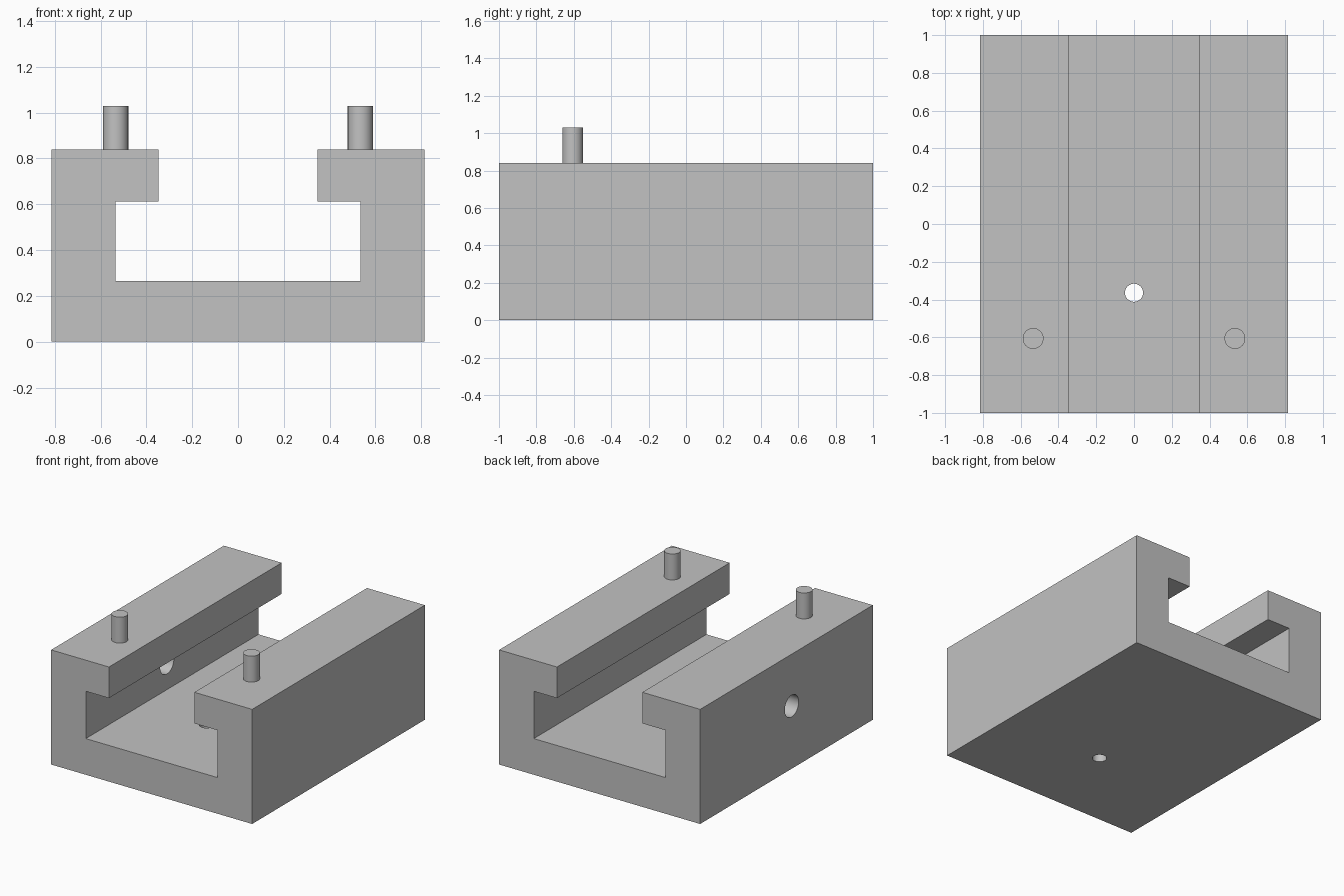
import bpy, bmesh, math

cube = bpy.data.objects.get("Cube")
if cube:
    bpy.data.objects.remove(cube, do_unlink=True)

GREY = (0.54, 0.54, 0.54, 1)
grey = bpy.data.materials.new("plain_grey")
grey.use_nodes = True
grey.diffuse_color = GREY
grey.node_tree.nodes["Principled BSDF"].inputs["Base Color"].default_value = GREY


def add_object(name, bm):
    bmesh.ops.recalc_face_normals(bm, faces=bm.faces)
    mesh = bpy.data.meshes.new(name)
    bm.to_mesh(mesh)
    bm.free()
    mesh.materials.append(grey)
    obj = bpy.data.objects.new(name, mesh)
    bpy.context.scene.collection.objects.link(obj)
    return obj


def smooth(obj):
    bpy.ops.object.select_all(action='DESELECT')
    obj.select_set(True)
    bpy.context.view_layer.objects.active = obj
    bpy.ops.object.shade_smooth_by_angle(angle=math.radians(30))


def cylinder(name, radius, depth, location, rotation=(0, 0, 0)):
    bm = bmesh.new()
    bmesh.ops.create_cone(bm, cap_ends=True, segments=48, radius1=radius,
                          radius2=radius, depth=depth)
    obj = add_object(name, bm)
    obj.location = location
    obj.rotation_euler = rotation
    smooth(obj)
    return obj


# Slotted channel block: half profile mirrored, then extruded front to back
TOP = 0.84
half = [(0.815, 0), (0.815, TOP), (0.346, TOP), (0.346, 0.612),
        (0.534, 0.612), (0.534, 0.265)]
profile = half + [(-x, z) for x, z in reversed(half)]
bm = bmesh.new()
face = bm.faces.new([bm.verts.new((x, -1, z)) for x, z in profile])
result = bmesh.ops.extrude_face_region(bm, geom=[face])
bmesh.ops.translate(bm, vec=(0, 2, 0),
                    verts=[v for v in result["geom"] if isinstance(v, bmesh.types.BMVert)])
block = add_object("channel_block", bm)

# Drilled holes: one through the floor, one through the -x wall
cutters = [
    cylinder("floor_hole_cutter", 0.048, 0.5, (0, -0.364, 0.13)),
    cylinder("wall_hole_cutter", 0.08, 0.5, (-0.675, -0.06, 0.46), (0, math.pi / 2, 0)),
]
for cutter in cutters:
    cutter.hide_render = True
    cutter.hide_set(True)
    cutter.display_type = 'WIRE'
    mod = block.modifiers.new(cutter.name, 'BOOLEAN')
    mod.operation = 'DIFFERENCE'
    mod.solver = 'EXACT'
    mod.object = cutter

# Bake the holes so the bores can be shaded smooth with sharp rims
bpy.context.view_layer.update()
bpy.ops.object.select_all(action='DESELECT')
block.select_set(True)
bpy.context.view_layer.objects.active = block
for mod in list(block.modifiers):
    bpy.ops.object.modifier_apply(modifier=mod.name)
for cutter in cutters:
    bpy.data.objects.remove(cutter, do_unlink=True)
smooth(block)

# Upright pins on the two rails
for name, side in (("left_pin", 1), ("right_pin", -1)):
    cylinder(name, 0.055, 0.19, (side * 0.534, -0.606, TOP + 0.095))
